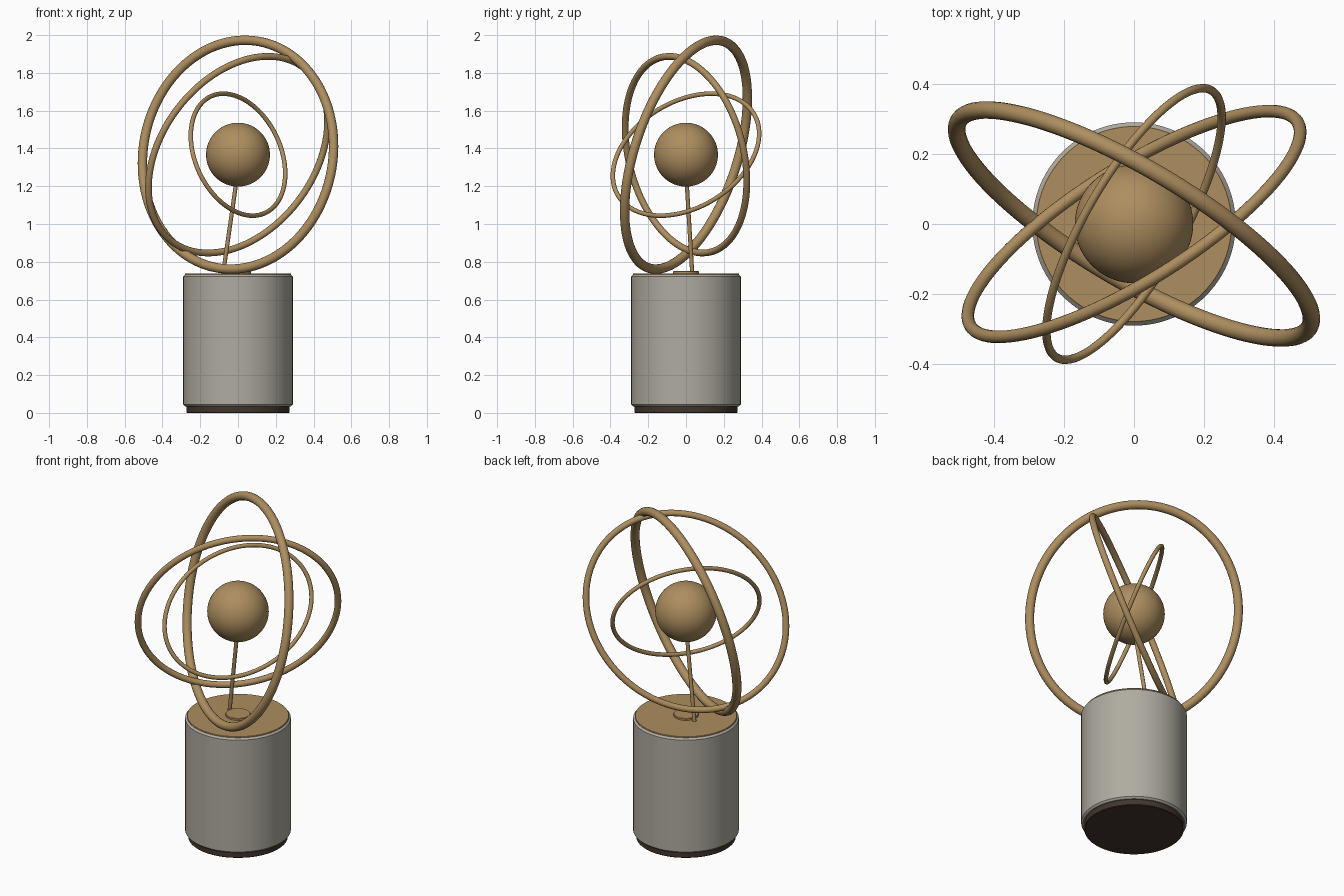
import bpy, bmesh, math
from mathutils import Vector

if "Cube" in bpy.data.objects:
    bpy.data.objects.remove(bpy.data.objects["Cube"])


def material(name, rgb):
    m = bpy.data.materials.new(name)
    m.diffuse_color = (*rgb, 1)
    m.use_nodes = True
    m.node_tree.nodes["Principled BSDF"].inputs["Base Color"].default_value = m.diffuse_color
    return m


BRASS = material("brass", (0.42, 0.27, 0.115))
STONE = material("grey stone", (0.43, 0.41, 0.355))
DARK = material("dark brown", (0.055, 0.037, 0.026))
CENTRE = Vector((0, 0, 1.367))


def finish(name, bm, mat):
    bmesh.ops.recalc_face_normals(bm, faces=bm.faces)
    me = bpy.data.meshes.new(name)
    bm.to_mesh(me)
    bm.free()
    me.materials.append(mat)
    ob = bpy.data.objects.new(name, me)
    bpy.context.collection.objects.link(ob)
    bpy.ops.object.select_all(action='DESELECT')
    ob.select_set(True)
    bpy.context.view_layer.objects.active = ob
    bpy.ops.object.shade_smooth_by_angle(angle=math.radians(35))
    return ob


def lathe(name, profile, mat, steps=96):
    """Spin an (r, z) profile, closed on the axis, around z."""
    bm = bmesh.new()
    pts = [bm.verts.new((r, 0, z)) for r, z in profile]
    edges = [bm.edges.new(p) for p in zip(pts, pts[1:])]
    bmesh.ops.spin(bm, geom=pts + edges, cent=(0, 0, 0), axis=(0, 0, 1),
                   angle=math.tau, steps=steps, use_merge=True)
    bmesh.ops.remove_doubles(bm, verts=bm.verts, dist=1e-5)
    return finish(name, bm, mat)


def disc(name, r, z0, z1, bevel, mat):
    return lathe(name, [(0, z0), (r - bevel, z0), (r, z0 + bevel),
                        (r, z1 - bevel), (r - bevel, z1), (0, z1)], mat)


def ring(name, u, v, r, steps=128, sides=16):
    """Round tube along the ellipse CENTRE + u cos t + v sin t."""
    u, v = Vector(u), Vector(v)
    n = u.cross(v).normalized()
    bm = bmesh.new()
    loops = []
    for i in range(steps):
        t = math.tau * i / steps
        p = CENTRE + u * math.cos(t) + v * math.sin(t)
        tangent = (v * math.cos(t) - u * math.sin(t)).normalized()
        out = tangent.cross(n)
        loops.append([bm.verts.new(p + r * (out * math.cos(a) + n * math.sin(a)))
                      for a in (math.tau * k / sides for k in range(sides))])
    for i in range(steps):
        a, b = loops[i], loops[(i + 1) % steps]
        for k in range(sides):
            j = (k + 1) % sides
            bm.faces.new((a[k], a[j], b[j], b[k]))
    return finish(name, bm, BRASS)


# Pedestal
disc("foot_pad", 0.273, 0.0, 0.04, 0.003, DARK)
disc("pedestal", 0.29, 0.035, 0.732, 0.01, STONE)
disc("top_plate", 0.28, 0.725, 0.738, 0.002, BRASS)
disc("rod_collar", 0.068, 0.735, 0.75, 0.002, BRASS)

# Leaning support rod
bm = bmesh.new()
bmesh.ops.create_cone(bm, cap_ends=True, segments=20, radius1=0.011,
                      radius2=0.011, depth=1)
rod = finish("support_rod", bm, BRASS)
a, b = Vector((-0.079, 0.033, 0.737)), Vector((-0.005, 0.002, 1.25))
rod.location = (a + b) / 2
rod.rotation_euler = (b - a).to_track_quat('Z', 'Y').to_euler()
rod.scale = (1, 1, (b - a).length)

# Central sphere
bm = bmesh.new()
bmesh.ops.create_uvsphere(bm, u_segments=64, v_segments=32, radius=0.169)
finish("central_sphere", bm, BRASS).location = CENTRE

# Three tilted elliptical rings
ring("outer_ring", (0.506, -0.27, 0.045), (0, 0.181, 0.604), 0.025)
ring("middle_ring", (0.474, 0.262, 0.175), (0, 0.187, -0.49), 0.018)
ring("inner_ring", (0.25, 0.304, -0.1), (0, 0.24, 0.307), 0.012)
